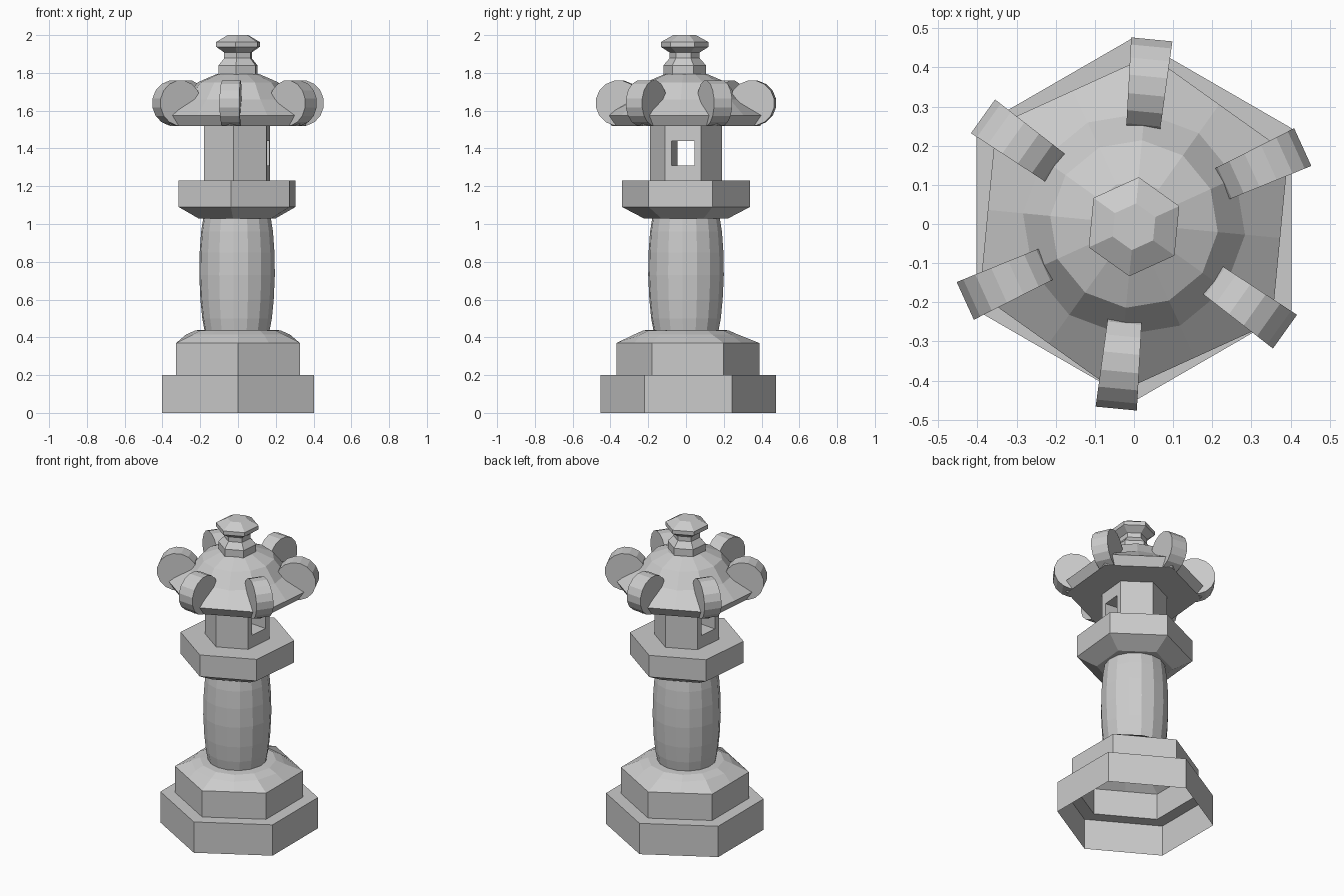
import bpy, bmesh
from math import sin, cos, pi, radians
from mathutils import Matrix

if "Cube" in bpy.data.objects:
    bpy.data.objects.remove(bpy.data.objects["Cube"])

TWIST = radians(-5.5)   # the upper parts are turned slightly on the base
CX = -0.005


def ring(r, z, n=6, rot=pi / 2, center=(0, 0), hexed=False):
    """Points of an n-gon; hexed pulls every second point in to a hexagon edge."""
    pts = []
    for i in range(n):
        a = rot + 2 * pi * i / n
        q = r * cos(pi / 6) if hexed and i % 2 else r
        pts.append((center[0] + q * cos(a), center[1] + q * sin(a), z))
    return pts


def loft(name, rings, bottom=True, top=True):
    bm = bmesh.new()
    loops = [[bm.verts.new(p) for p in r] for r in rings]
    n = len(loops[0])
    for a, b in zip(loops, loops[1:]):
        for i in range(n):
            j = (i + 1) % n
            bm.faces.new((a[i], a[j], b[j], b[i]))
    if bottom:
        bm.faces.new(loops[0][::-1])
    if top:
        bm.faces.new(loops[-1])
    me = bpy.data.meshes.new(name)
    bm.to_mesh(me)
    bm.free()
    ob = bpy.data.objects.new(name, me)
    bpy.context.collection.objects.link(ob)
    return ob


def turned(profile, n=6):
    return [ring(r, z, n, pi / 2 + TWIST, (CX, 0)) for r, z in profile]


# Stepped base: one open-bottomed shell, hexagon flowing into a round top
loft("base", [
    ring(0.465, 0, 12, center=(0, 0.012), hexed=True),
    ring(0.465, 0.2, 12, center=(0, 0.012), hexed=True),
    ring(0.378, 0.2, 12, center=(0, 0.01), hexed=True),
    ring(0.378, 0.37, 12, center=(0, 0.01), hexed=True),
    ring(0.275, 0.415, 12),
    ring(0.225, 0.437, 12),
    ring(0.17, 0.44, 12)], bottom=False, top=False)

# Barrel-shaped column
loft("column", turned([(0.172, 0.43), (0.185, 0.5), (0.195, 0.6), (0.201, 0.73),
                       (0.199, 0.85), (0.191, 0.96), (0.18, 1.03)], 16))

# Platform under the lamp chamber
loft("platform", turned([(0.225, 1.03), (0.34, 1.09), (0.34, 1.23)]))

# Lamp chamber with a window cut straight through
chamber = loft("lamp_chamber", turned([(0.192, 1.22), (0.192, 1.53)]))
bpy.ops.mesh.primitive_cube_add(size=1)
cutter = bpy.context.object
cutter.name = "window_cutter"
cutter.data.transform(Matrix.Translation((CX, 0, 1.375)) @ Matrix.Rotation(TWIST, 4, 'Z')
                      @ Matrix.Diagonal((0.6, 0.12, 0.13, 1)))
cutter.hide_render = True
cutter.hide_set(True)
cut = chamber.modifiers.new("window", 'BOOLEAN')
cut.object = cutter
cut.operation = 'DIFFERENCE'
cut.solver = 'EXACT'

# Domed roof on an undercut hexagonal rim
up = pi / 2 + TWIST
loft("roof", [
    ring(0.395, 1.52, 12, up, hexed=True),
    ring(0.433, 1.575, 12, up, hexed=True),
    ring(0.285, 1.66, 12, up),
    ring(0.215, 1.75, 12, up),
    ring(0.11, 1.795, 12, up)])

# Drum-shaped scroll on each roof corner, slightly wider on the outside
for k in range(6):
    m = Matrix.Rotation(up + k * pi / 3, 4, 'Z')
    sides = []
    for s in (1, -1):
        loop = []
        for i in range(16):
            a = 2 * pi * (i + 0.5) / 16
            w = 0.048 + 0.005 * cos(a)
            loop.append(m @ Matrix.Translation((0.355 + 0.121 * cos(a), s * w,
                                                1.64 + 0.121 * sin(a))).translation)
        sides.append(loop)
    loft(f"roof_scroll_{k + 1}", sides)

# Finial
loft("finial", [ring(r, z, 6, up, (0, -0.007)) for r, z in
                [(0.113, 1.78), (0.113, 1.84), (0.08, 1.878), (0.08, 1.908),
                 (0.127, 1.938), (0.127, 1.963), (0.06, 2.0)]])
